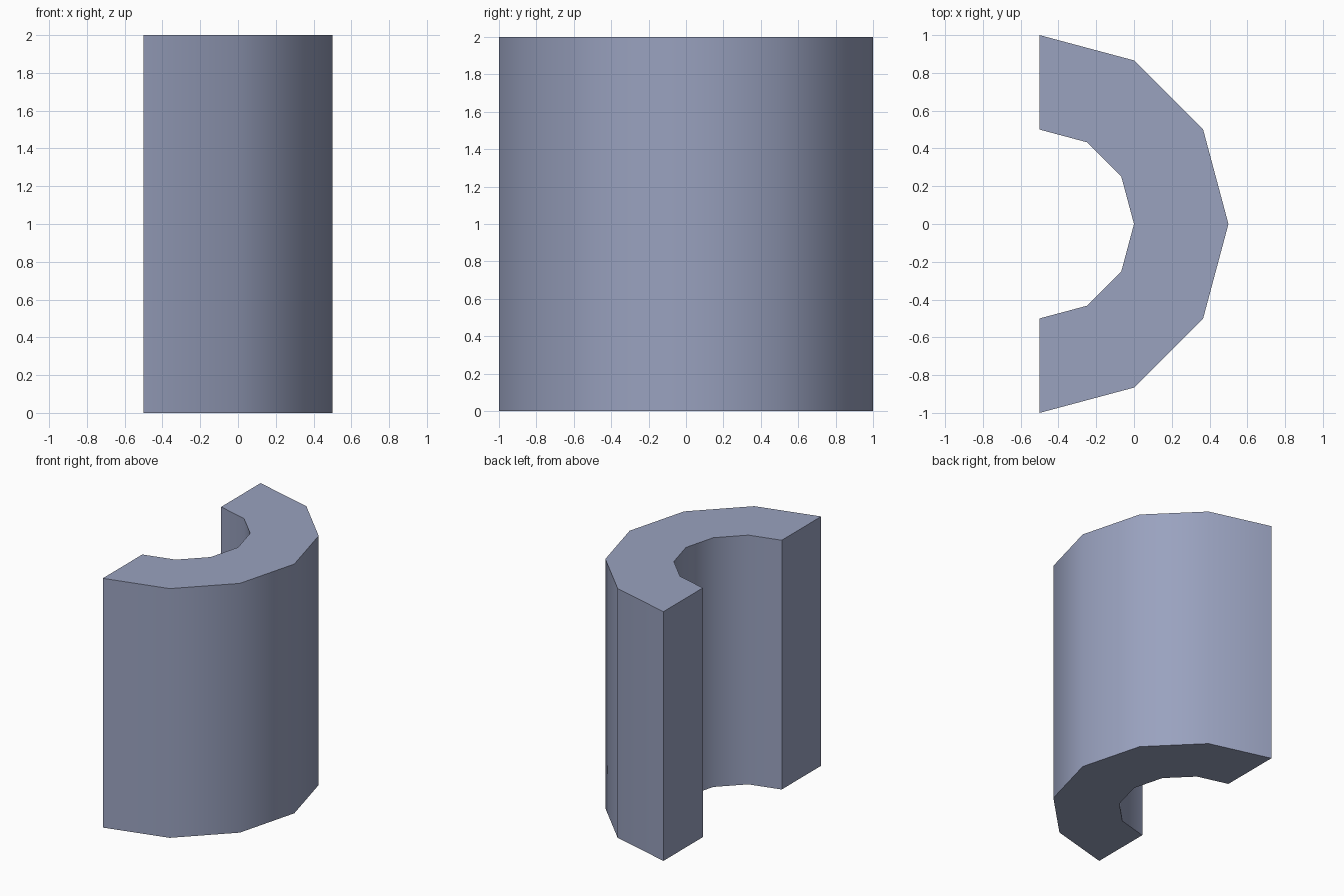
import bpy
import bmesh
import math

cube = bpy.data.objects.get("Cube")
if cube:
    bpy.data.objects.remove(cube, do_unlink=True)

SEGMENTS = 6
CENTRE_X = -0.5
OUTER, INNER, HEIGHT = 1.0, 0.5, 2.0

# Slate blue material
mat = bpy.data.materials.new("slate_blue")
mat.use_nodes = True
colour = (0.32, 0.36, 0.52, 1.0)
mat.diffuse_color = colour
mat.node_tree.nodes["Principled BSDF"].inputs["Base Color"].default_value = colour


def arc(bm, radius):
    """Half circle of vertices opening towards -x."""
    angles = [-math.pi / 2 + math.pi * i / SEGMENTS for i in range(SEGMENTS + 1)]
    return [bm.verts.new((CENTRE_X + radius * math.cos(a), radius * math.sin(a), 0))
            for a in angles]


# Half ring footprint, extruded upwards
bm = bmesh.new()
outer, inner = arc(bm, OUTER), arc(bm, INNER)
for i in range(SEGMENTS):
    bm.faces.new((outer[i], outer[i + 1], inner[i + 1], inner[i]))
result = bmesh.ops.extrude_face_region(bm, geom=bm.faces[:])
top = [g for g in result["geom"] if isinstance(g, bmesh.types.BMVert)]
bmesh.ops.translate(bm, verts=top, vec=(0, 0, HEIGHT))
bmesh.ops.recalc_face_normals(bm, faces=bm.faces[:])

mesh = bpy.data.meshes.new("half_ring_wall")
bm.to_mesh(mesh)
bm.free()
mesh.materials.append(mat)
wall = bpy.data.objects.new("half_ring_wall", mesh)
bpy.context.collection.objects.link(wall)

# Smooth curved walls, crisp rims and ends
bpy.ops.object.select_all(action="DESELECT")
wall.select_set(True)
bpy.context.view_layer.objects.active = wall
bpy.ops.object.shade_smooth_by_angle(angle=math.radians(40))
